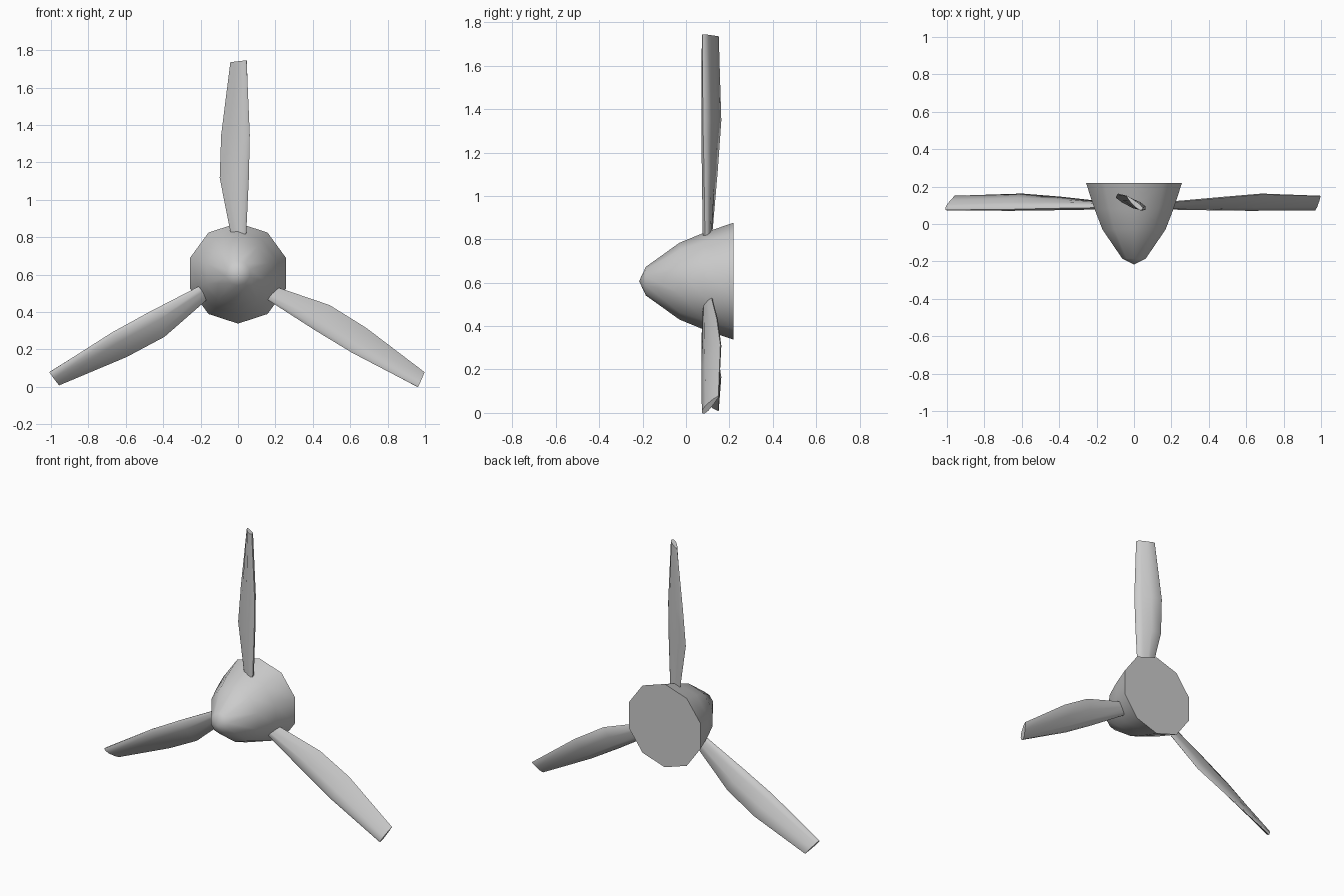
import bpy, bmesh
from math import radians, sin, cos, pi
from mathutils import Vector, Matrix

if "Cube" in bpy.data.objects:
    bpy.data.objects.remove(bpy.data.objects["Cube"])

HUB_Z = 0.607


def finish(name, bm, angle):
    bmesh.ops.recalc_face_normals(bm, faces=bm.faces[:])
    mesh = bpy.data.meshes.new(name)
    bm.to_mesh(mesh)
    bm.free()
    obj = bpy.data.objects.new(name, mesh)
    bpy.context.collection.objects.link(obj)
    obj.location.z = HUB_Z
    bpy.ops.object.select_all(action='DESELECT')
    obj.select_set(True)
    bpy.context.view_layer.objects.active = obj
    bpy.ops.object.shade_smooth_by_angle(angle=radians(angle))
    return obj


def loft(bm, rings):
    loops = [[bm.verts.new(p) for p in ring] for ring in rings]
    n = len(loops[0])
    for a, b in zip(loops, loops[1:]):
        for i in range(n):
            j = (i + 1) % n
            bm.faces.new((a[i], a[j], b[j], b[i]))
    return loops


# Spinner: ten-sided pointed cone turned around the y axis
profile = [(-0.185, 0.066), (-0.03, 0.177), (0.08, 0.222), (0.218, 0.269)]
bm = bmesh.new()
rings = [[Vector((r * sin(i * pi / 5), y, r * cos(i * pi / 5))) for i in range(10)]
         for y, r in profile]
loops = loft(bm, rings)
tip = bm.verts.new((0, -0.216, 0))
for i in range(10):
    bm.faces.new((tip, loops[0][i], loops[0][(i + 1) % 10]))
bm.faces.new(loops[-1])
finish("spinner", bm, 45)

# Blade sections: leading edge, trailing edge, thickness (heights from hub axis)
stations = [
    ((0.042, 0.088, 0.17), (-0.030, 0.114, 0.17), 0.034),
    ((0.058, 0.083, 0.51), (-0.097, 0.143, 0.51), 0.042),
    ((0.063, 0.078, 0.74), (-0.089, 0.160, 0.74), 0.042),
    ((0.046, 0.075, 1.138), (-0.040, 0.150, 1.128), 0.028),
]
# Airfoil: fraction along chord, offset as a fraction of thickness
airfoil = [(0, 0), (0.08, 0.38), (0.35, 0.52), (0.75, 0.34),
           (1, 0.05), (0.98, -0.12), (0.6, -0.36), (0.25, -0.48), (0.06, -0.34)]

for k in range(3):
    turn = Matrix.Rotation(radians(120 * k), 3, 'Y')
    rings = []
    for le, te, thick in stations:
        le, te = Vector(le), Vector(te)
        chord = te - le
        normal = Vector((-chord.y, chord.x, 0)).normalized()
        if normal.y > 0:
            normal.negate()
        rings.append([turn @ (le + chord * c + normal * thick * t) for c, t in airfoil])
    bm = bmesh.new()
    loops = loft(bm, rings)
    bm.faces.new(loops[0])
    bm.faces.new(loops[-1])
    finish(f"blade_{k + 1}", bm, 60)
